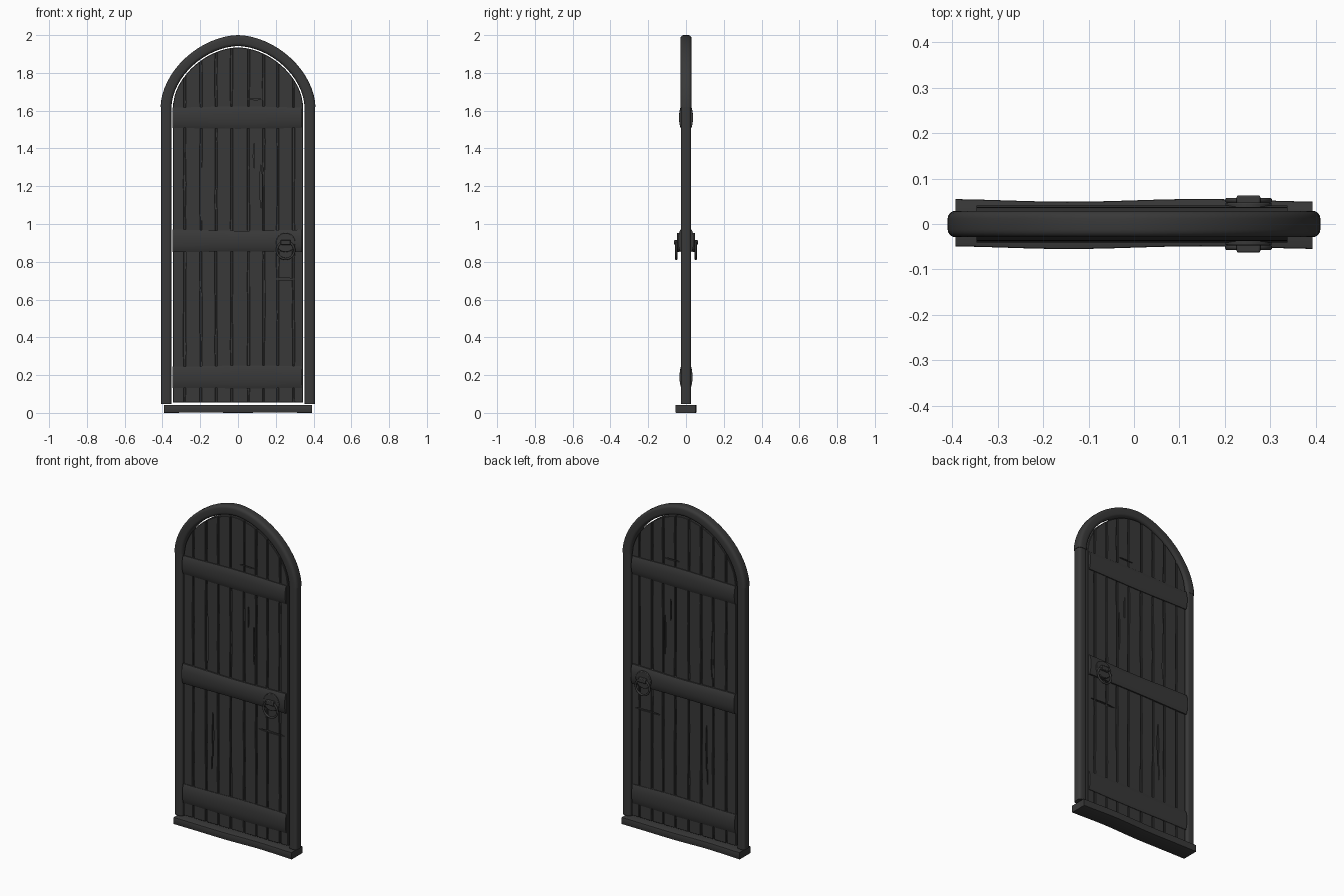
import bpy, bmesh, math, random
from mathutils import Vector

if "Cube" in bpy.data.objects:
    bpy.data.objects.remove(bpy.data.objects["Cube"])

random.seed(4)
iron_wood = bpy.data.materials.new("dark_wood")
iron_wood.diffuse_color = (0.04, 0.04, 0.04, 1)
iron_wood.use_nodes = True
iron_wood.node_tree.nodes["Principled BSDF"].inputs["Base Color"].default_value = iron_wood.diffuse_color
SPRING, N = 1.62, 1.8          # arch start height and curve exponent


def finish(ob, smooth=40):
    ob.data.materials.append(iron_wood)
    bpy.ops.object.select_all(action='DESELECT')
    bpy.context.view_layer.objects.active = ob
    ob.select_set(True)
    if smooth:
        bpy.ops.object.shade_smooth_by_angle(angle=math.radians(smooth))
    return ob


def from_bmesh(name, bm):
    bmesh.ops.recalc_face_normals(bm, faces=bm.faces)
    me = bpy.data.meshes.new(name)
    bm.to_mesh(me)
    bm.free()
    ob = bpy.data.objects.new(name, me)
    bpy.context.collection.objects.link(ob)
    return ob


def loft(name, rings):
    """Skin a list of closed rings and cap the ends."""
    bm = bmesh.new()
    vs = [[bm.verts.new(p) for p in r] for r in rings]
    n = len(vs[0])
    for a, b in zip(vs, vs[1:]):
        for i in range(n):
            bm.faces.new((a[i], a[(i + 1) % n], b[(i + 1) % n], b[i]))
    bm.faces.new(vs[0])
    bm.faces.new(vs[-1])
    return from_bmesh(name, bm)


def rounded(hw, hh, r, seg=4):
    """Rounded rectangle profile centred on the origin."""
    pts = []
    for q, (sx, sy) in enumerate([(1, 1), (-1, 1), (-1, -1), (1, -1)]):
        for k in range(seg + 1):
            a = math.pi / 2 * (q + k / seg)
            pts.append((sx * (hw - r) + r * math.cos(a), sy * (hh - r) + r * math.sin(a)))
    return pts


def arch_z(x, a, b):
    return SPRING + b * max(0, 1 - abs(x / a) ** N) ** (1 / N)


def arch_pt(t, a, b):
    c, s = math.cos(t), math.sin(t)
    return Vector((math.copysign(abs(c) ** (2 / N), c) * a, 0, SPRING + b * abs(s) ** (2 / N)))


# Arched top of the frame
prof = rounded(0.029, 0.029, 0.017)
rings = []
for i in range(33):
    t = math.pi * i / 32
    inner, outer = arch_pt(t, 0.352, 0.322), arch_pt(t, 0.41, 0.38)
    rings.append([inner.lerp(outer, (u + 0.029) / 0.058) + Vector((0, v, 0)) for u, v in prof])
finish(loft("frame_arch", rings))

# Side posts
prof = rounded(0.027, 0.027, 0.015)
for side, sx in (("left", -1), ("right", 1)):
    finish(loft(f"frame_post_{side}",
                [[(sx * 0.38 + u, v, z) for u, v in prof] for z in (0.048, 0.6, 1.1, 1.63)]))

# Worn threshold
prof = rounded(0.052, 0.021, 0.004, 2)
rings = []
for i in range(17):
    x = -0.393 + 0.786 * i / 16
    d = 0.003 * math.sin(x * 11)
    up = 0.002 * (1 - math.cos(x * 16)) / 2
    rings.append([(x, u + d, v + 0.021 + (up if v < 0 else up * 0.5)) for u, v in prof])
finish(loft("threshold", rings), 30)

# Cutter for wood cracks: (x, z, half width, half height), on both faces
cracks = [(-0.19, 1.16, 0.009, 0.15), (-0.152, 0.59, 0.006, 0.14), (0.057, 0.78, 0.004, 0.09),
          (0.122, 1.2, 0.005, 0.12), (0.085, 1.36, 0.004, 0.07), (-0.158, 0.42, 0.003, 0.05),
          (0.24, 0.709, 0.085, 0.005), (0.075, 1.661, 0.05, 0.004)]
bm = bmesh.new()
for x, z, hw, hh in cracks:
    for y in (-0.021, 0.021):
        outline = []
        for k in range(12):
            a = math.tau * k / 12
            w, h = math.cos(a), math.sin(a)
            j = random.uniform(0.7, 1.2)
            outline.append((x + w * hw * (j if hh > hw else 1), z + h * hh * (j if hw > hh else 1)))
        lo = [bm.verts.new((px, y - 0.007, pz)) for px, pz in outline]
        hi = [bm.verts.new((px, y + 0.007, pz)) for px, pz in outline]
        bm.faces.new(lo)
        bm.faces.new(hi[::-1])
        for k in range(12):
            m = (k + 1) % 12
            bm.faces.new((lo[k], hi[k], hi[m], lo[m]))
cutter = from_bmesh("crack_cutter", bm)
cutter.hide_render = True
cutter.hide_viewport = True
cutter.display_type = 'WIRE'


def board(name, x0, x1, y, wobble, steps=12):
    """Upright board whose top follows the arch."""
    a, b, z0 = 0.345, 0.315, 0.056
    def side(x, flip):
        top = arch_z(x, a, b)
        out = []
        for i in range(steps):
            f = i / steps
            edge = abs(x) > 0.34
            out.append((x + (0 if edge else random.uniform(-wobble, wobble)), z0 + (top - z0) * f))
        return out[::-1] if flip else out
    k = 6 if x1 - x0 < 0.2 else 30
    top = [(x1 + (x0 - x1) * i / k, arch_z(x1 + (x0 - x1) * i / k, a, b)) for i in range(k + 1)]
    pts = side(x1, False) + top + side(x0, True)
    bm = bmesh.new()
    f = bm.faces.new([bm.verts.new((px, -y, pz)) for px, pz in pts])
    r = bmesh.ops.extrude_face_region(bm, geom=[f])
    for v in r["geom"]:
        if isinstance(v, bmesh.types.BMVert):
            v.co.y = y
    return from_bmesh(name, bm)


# Planks over a thinner core so the joints read as grooves
finish(board("door_core", -0.344, 0.344, 0.012, 0))
xs = [-0.345, -0.282, -0.196, -0.116, -0.034, 0.056, 0.136, 0.21, 0.294, 0.345]
for i, (x0, x1) in enumerate(zip(xs, xs[1:])):
    g0, g1 = (0 if i == 0 else 0.004), (0 if i == 8 else 0.004)
    ob = board(f"plank_{i + 1}", x0 + g0, x1 - g1, 0.021 + 0.001 * (i % 2), 0.0022)
    bev = ob.modifiers.new("bevel", 'BEVEL')
    bev.width, bev.segments, bev.limit_method = 0.0025, 1, 'ANGLE'
    bev.angle_limit = math.radians(50)
    cut = ob.modifiers.new("cracks", 'BOOLEAN')
    cut.object, cut.operation, cut.solver = cutter, 'DIFFERENCE', 'EXACT'
    finish(ob, 0)

# Cross battens wrapping both faces, slightly uneven
for name, z, hh, hy in (("lower", 0.19, 0.059, 0.034), ("middle", 0.91, 0.057, 0.041), ("upper", 1.563, 0.057, 0.037)):
    prof = [(hy * s * (1 - 0.28 * abs(w) ** 2.5), hh * w)
            for s, ws in ((1, (-1, -.85, -.6, -.3, 0, .3, .6, .85, 1)), (-1, (1, .85, .6, .3, 0, -.3, -.6, -.85, -1)))
            for w in ws]
    rings = []
    for i in range(13):
        x = -0.346 + (0.346 + 0.338) * i / 12
        dz = 0.003 * math.sin(x * 9 + z * 5)
        rings.append([(x, u, z + v + dz * (1 if v > 0 else -0.6)) for u, v in prof])
    finish(loft(f"batten_{name}", rings))

# Ring handle on each face: rosette, staple and hanging ring
for side, s in (("front", -1), ("back", 1)):
    rot = (math.pi / 2, 0, 0)
    bpy.ops.mesh.primitive_cylinder_add(vertices=32, radius=0.051, depth=0.014,
                                        location=(0.252, s * 0.04, 0.902), rotation=rot)
    ob = bpy.context.object
    ob.name = f"handle_rosette_{side}"
    bev = ob.modifiers.new("bevel", 'BEVEL')
    bev.width, bev.segments, bev.limit_method = 0.003, 2, 'ANGLE'
    finish(ob)
    bpy.ops.mesh.primitive_torus_add(major_segments=36, minor_segments=10, major_radius=0.046,
                                     minor_radius=0.006, location=(0.252, s * 0.052, 0.861), rotation=rot)
    bpy.context.object.name = f"handle_ring_{side}"
    finish(bpy.context.object, 60)
    bpy.ops.mesh.primitive_cube_add(size=1, location=(0.252, s * 0.053, 0.903))
    ob = bpy.context.object
    ob.name = f"handle_staple_{side}"
    ob.scale = (0.052, 0.02, 0.026)
    bpy.ops.object.transform_apply(location=False, rotation=False, scale=True)
    bev = ob.modifiers.new("bevel", 'BEVEL')
    bev.width, bev.segments = 0.004, 2
    finish(ob)
